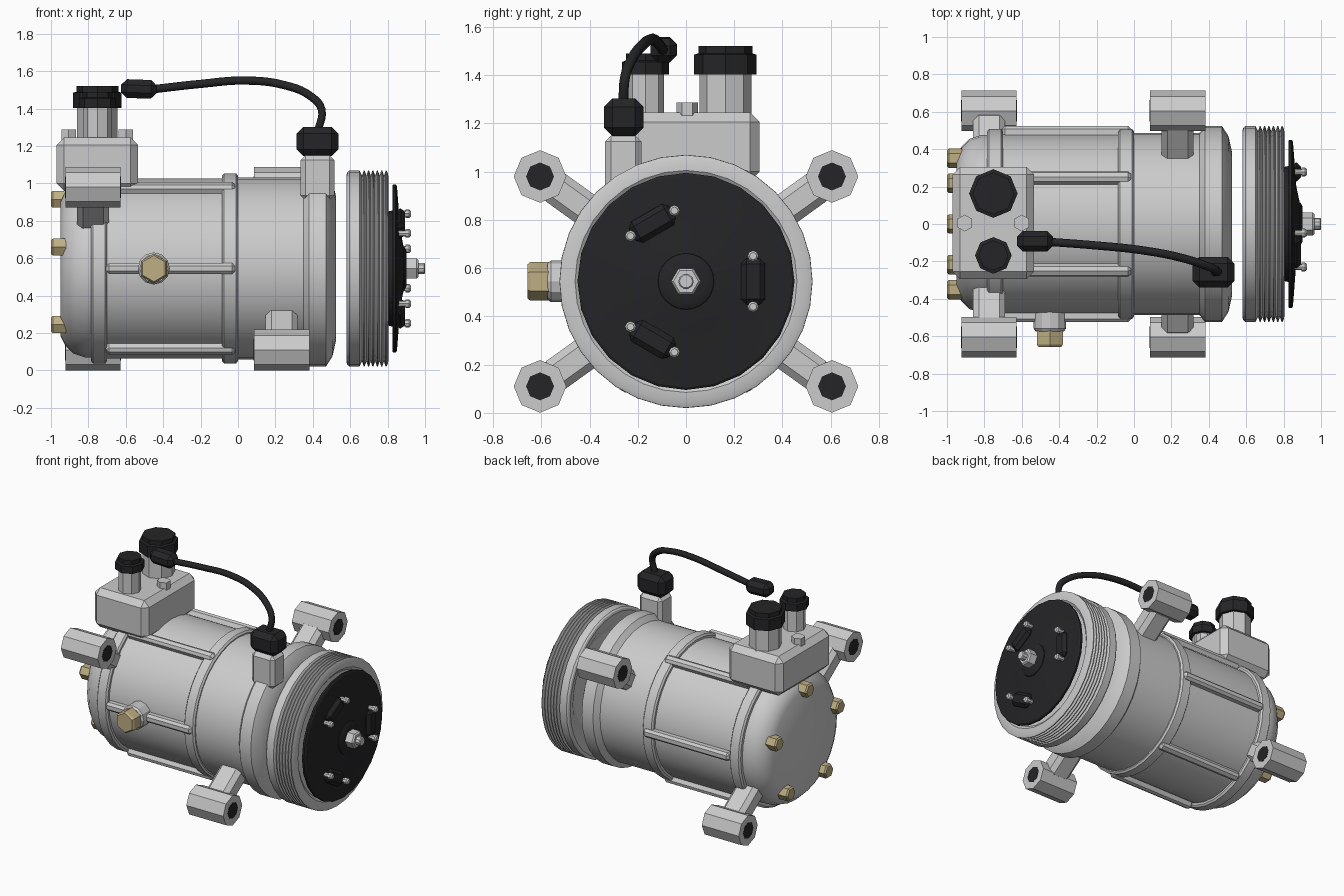
import bpy, bmesh
from math import pi, sin, cos, radians, atan2, hypot

if "Cube" in bpy.data.objects:
    bpy.data.objects.remove(bpy.data.objects["Cube"])

CZ = 0.545  # height of the main axis


def material(name, rgb):
    m = bpy.data.materials.new(name)
    m.diffuse_color = (*rgb, 1)
    m.use_nodes = True
    m.node_tree.nodes["Principled BSDF"].inputs["Base Color"].default_value = m.diffuse_color
    return m


BLACK = material("black_plastic", (0.018, 0.018, 0.02))
BRASS = material("brass", (0.52, 0.43, 0.23))


def lathe(name, profile, n, origin=(0, 0, CZ), axis="x", phase=0.0, mat=None, smooth=False):
    """Turn (position, radius) pairs around an axis and cap both ends."""
    bm = bmesh.new()
    rings = []
    for t, r in profile:
        ring = []
        for i in range(n):
            a = 2 * pi * i / n + phase
            u, v = r * cos(a), r * sin(a)
            ring.append(bm.verts.new({"x": (t, u, v), "y": (u, t, v), "z": (u, v, t)}[axis]))
        rings.append(ring)
    for p, q in zip(rings, rings[1:]):
        for i in range(n):
            j = (i + 1) % n
            bm.faces.new((p[i], p[j], q[j], q[i]))
    bm.faces.new(rings[0])
    bm.faces.new(rings[-1])
    bmesh.ops.recalc_face_normals(bm, faces=bm.faces)
    return finish(name, bm, origin, (0, 0, 0), mat, smooth)


def box(name, size, loc, bevel=0.02, rot=(0, 0, 0), mat=None):
    bm = bmesh.new()
    bmesh.ops.create_cube(bm, size=1)
    bmesh.ops.scale(bm, vec=size, verts=bm.verts)
    ob = finish(name, bm, loc, rot, mat, False)
    mod = ob.modifiers.new("bevel", "BEVEL")
    mod.width, mod.segments = bevel, 1
    return ob


def finish(name, bm, loc, rot, mat, smooth):
    me = bpy.data.meshes.new(name)
    bm.to_mesh(me)
    bm.free()
    ob = bpy.data.objects.new(name, me)
    bpy.context.collection.objects.link(ob)
    ob.location, ob.rotation_euler = loc, rot
    if mat:
        me.materials.append(mat)
    if smooth:
        bpy.ops.object.select_all(action="DESELECT")
        ob.select_set(True)
        bpy.context.view_layer.objects.active = ob
        bpy.ops.object.shade_smooth_by_angle(angle=radians(28))
    return ob


def around(x, r, a):
    return (x, r * cos(a), CZ + r * sin(a))


# Main housing
lathe("rear_head", [(-0.95, 0.36), (-0.925, 0.41), (-0.88, 0.455), (-0.82, 0.475), (-0.77, 0.475)], 32, smooth=True)
lathe("rear_flange", [(-0.785, 0.495), (-0.775, 0.508), (-0.71, 0.508), (-0.70, 0.495)], 32, smooth=True)
lathe("cylinder_block", [(-0.72, 0.48), (-0.06, 0.48)], 32, smooth=True)
lathe("middle_flange", [(-0.085, 0.495), (-0.075, 0.508), (-0.01, 0.508), (0.0, 0.495)], 32, smooth=True)
lathe("front_housing", [(-0.02, 0.487), (0.35, 0.487), (0.38, 0.525), (0.47, 0.525), (0.505, 0.47),
                        (0.525, 0.38)], 32, smooth=True)
for i in range(6):
    a = i * pi / 3
    box(f"housing_rib_{i}", (0.69, 0.08, 0.06), around(-0.36, 0.485, a), 0.016, (a, 0, 0))

# Rear cover bolts
for i in range(5):
    a = pi / 2 + i * 2 * pi / 5
    lathe(f"rear_bolt_{i}", [(-1.0, 0.043), (-0.99, 0.052), (-0.92, 0.052)], 6, around(0, 0.37, a), mat=BRASS)

# Mounting ears: octagonal sleeves on radial arms
for name, x, y, z in (("rear_upper", -0.775, -0.605, 0.435), ("rear_lower", -0.775, 0.605, -0.435),
                      ("front_upper", 0.233, 0.605, 0.435), ("front_lower", 0.233, -0.605, -0.435)):
    a, d = atan2(z, y), hypot(y, z)
    lathe(name + "_ear", [(x - 0.148, 0.109), (x + 0.148, 0.109)], 8, (0, y, CZ + z))
    lathe(name + "_ear_hole", [(x - 0.15, 0.058), (x + 0.15, 0.058)], 8, (0, y, CZ + z), mat=BLACK)
    box(name + "_arm", (0.17, d - 0.47, 0.14), around(x, (d + 0.37) / 2, a), 0.03, (a, 0, 0))

# Side relief plug
lathe("plug_boss", [(-0.575, 0.075), (-0.56, 0.086), (-0.45, 0.086)], 12, (-0.45, 0, CZ), "y")
lathe("plug_hex", [(-0.658, 0.07), (-0.645, 0.08), (-0.57, 0.08)], 6, (-0.45, 0, CZ), "y", pi / 2, BRASS)

# Port block with two capped ports and two small bolts
box("port_block", (0.435, 0.60, 0.285), (-0.752, 0.005, 1.103), 0.04)
for name, y, r, top in (("large", 0.163, 0.108, 1.52), ("small", -0.168, 0.076, 1.49)):
    c = r + 0.022
    lathe(name + "_port", [(1.2, r), (1.42, r)], 8, (-0.752, y, 0), "z")
    lathe(name + "_port_cap", [(1.402, c), (top - 0.035, c), (top - 0.03, c - 0.018), (top, c - 0.018)],
          8, (-0.752, y, 0), "z", mat=BLACK)
for i, x in enumerate((-0.905, -0.6)):
    lathe(f"block_bolt_{i}", [(1.22, 0.045), (1.287, 0.045)], 6, (x, 0.005, 0), "z", pi / 2)

# Grooved belt pulley, recessed at the back
groove = []
for i in range(6):
    x = 0.663 + i * 0.0235
    groove += [(x, 0.497), (x + 0.009, 0.524), (x + 0.014, 0.524)]
lathe("pulley", [(0.66, 0.34), (0.60, 0.44), (0.58, 0.50), (0.585, 0.515), (0.595, 0.523), (0.65, 0.523)]
      + groove + [(0.803, 0.505), (0.805, 0.46), (0.79, 0.44)], 32, smooth=True)

# Clutch plate, hub and shaft
lathe("clutch_plate", [(0.78, 0.30), (0.825, 0.31), (0.825, 0.445), (0.83, 0.45), (0.843, 0.45), (0.85, 0.44),
                       (0.868, 0.20), (0.885, 0.12)], 24, mat=BLACK, smooth=True)
lathe("clutch_hub", [(0.86, 0.125), (0.89, 0.115), (0.902, 0.09), (0.902, 0.05)], 24, mat=BLACK, smooth=True)
lathe("shaft_nut", [(0.89, 0.062), (0.955, 0.062), (0.965, 0.052)], 6)
lathe("shaft_tip", [(0.95, 0.032), (0.995, 0.032), (1.0, 0.027)], 10)
for i in range(3):
    a = i * 2 * pi / 3
    box(f"clutch_pad_{i}", (0.05, 0.10, 0.19), around(0.868, 0.278, a), 0.022, (a, 0, 0), BLACK)
    for s in (-1, 1):
        _, y, z = around(0, 0.278, a)
        lathe(f"pad_rivet_{i}_{'ab'[s > 0]}", [(0.84, 0.016), (0.895, 0.016), (0.895, 0.023), (0.915, 0.023),
              (0.924, 0.015)], 8, (0, y - s * 0.105 * sin(a), z + s * 0.105 * cos(a)))

# Coil wire with its connectors
box("coil_boss", (0.18, 0.15, 0.24), (0.425, -0.26, 1.03), 0.025)
box("coil_connector", (0.222, 0.165, 0.155), (0.425, -0.258, 1.225), 0.035, mat=BLACK)
box("wire_plug", (0.19, 0.11, 0.10), (-0.53, -0.092, 1.505), 0.03, (0, radians(2), 0), BLACK)
cu = bpy.data.curves.new("coil_wire", "CURVE")
cu.dimensions, cu.bevel_depth, cu.bevel_resolution, cu.resolution_u = "3D", 0.022, 2, 5
cu.use_fill_caps = True
path = [(-0.46, -0.095, 1.503), (-0.2, -0.115, 1.532), (0.04, -0.14, 1.55), (0.25, -0.18, 1.525),
        (0.39, -0.225, 1.465), (0.447, -0.252, 1.395), (0.428, -0.26, 1.28)]
sp = cu.splines.new("BEZIER")
sp.bezier_points.add(len(path) - 1)
for bp, co in zip(sp.bezier_points, path):
    bp.co = co
    bp.handle_left_type = bp.handle_right_type = "AUTO"
cu.materials.append(BLACK)
wire = bpy.data.objects.new("coil_wire", cu)
bpy.context.collection.objects.link(wire)
